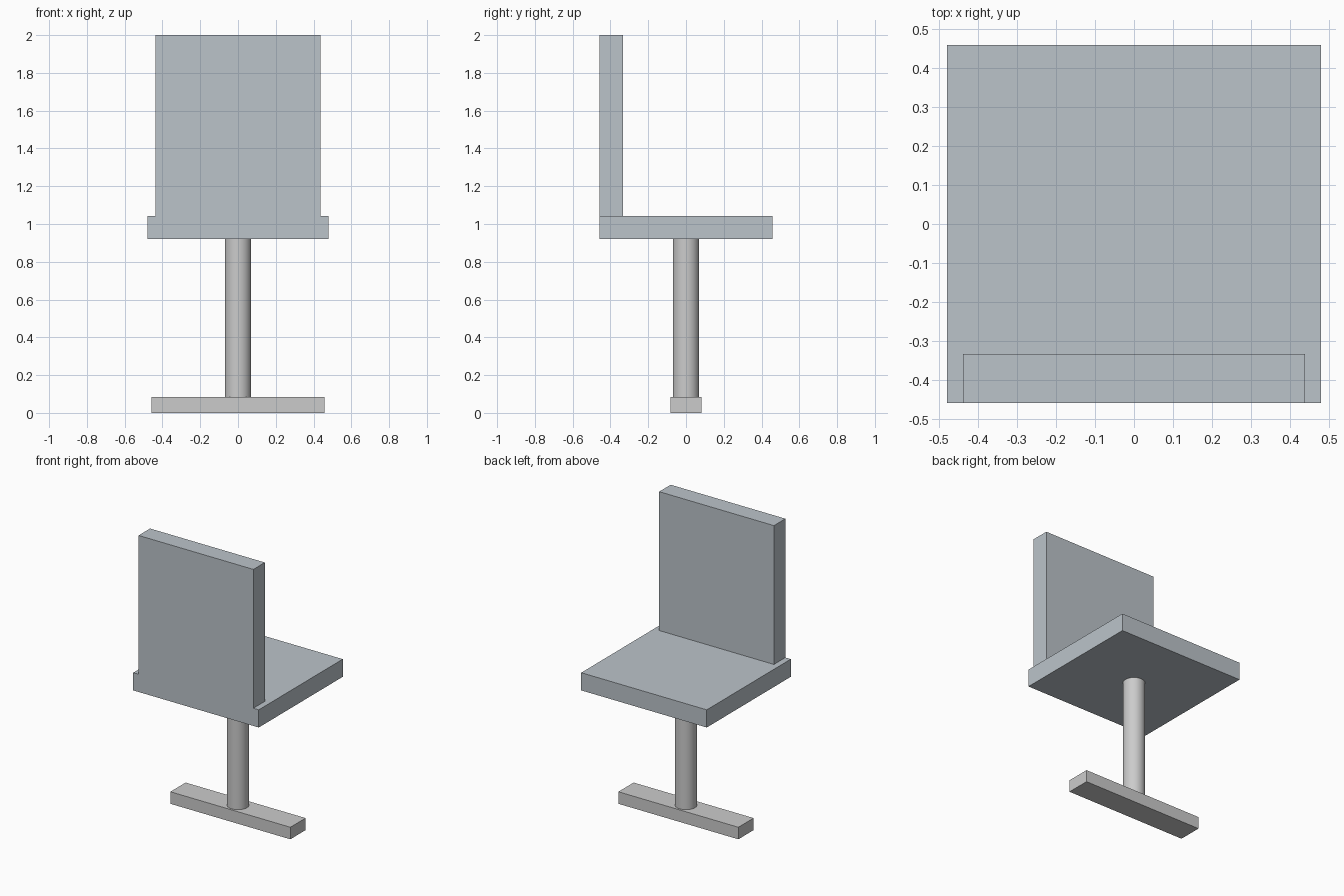
import bpy, bmesh
from mathutils import Vector

if "Cube" in bpy.data.objects:
    bpy.data.objects.remove(bpy.data.objects["Cube"])


def material(name, color):
    m = bpy.data.materials.new(name)
    m.diffuse_color = color
    m.use_nodes = True
    m.node_tree.nodes["Principled BSDF"].inputs["Base Color"].default_value = m.diffuse_color
    return m


def box(name, lo, hi, mat=None):
    lo, hi = Vector(lo), Vector(hi)
    bm = bmesh.new()
    bmesh.ops.create_cube(bm, size=1)
    bmesh.ops.scale(bm, vec=hi - lo, verts=bm.verts)
    mesh = bpy.data.meshes.new(name)
    bm.to_mesh(mesh)
    bm.free()
    ob = bpy.data.objects.new(name, mesh)
    ob.location = (lo + hi) / 2
    bpy.context.collection.objects.link(ob)
    if mat:
        mesh.materials.append(mat)
    return ob


blue_grey = material("blue_grey", (0.50, 0.55, 0.59, 1))

FOOT_TOP, SEAT_BOTTOM, SEAT_TOP = 0.083, 0.92, 1.042

# Padded seat and upright backrest along its -y edge
box("seat", (-0.479, -0.458, SEAT_BOTTOM), (0.479, 0.458, SEAT_TOP), blue_grey)
box("backrest", (-0.438, -0.458, SEAT_TOP), (0.438, -0.333, 2.0), blue_grey)

# Floor bar
box("foot_bar", (-0.458, -0.083, 0), (0.458, 0.083, FOOT_TOP))

# Round post
bpy.ops.mesh.primitive_cylinder_add(
    vertices=32, radius=0.07, depth=SEAT_BOTTOM - FOOT_TOP,
    location=(0, 0, (SEAT_BOTTOM + FOOT_TOP) / 2))
post = bpy.context.object
post.name = "post"
bpy.ops.object.shade_smooth_by_angle()
